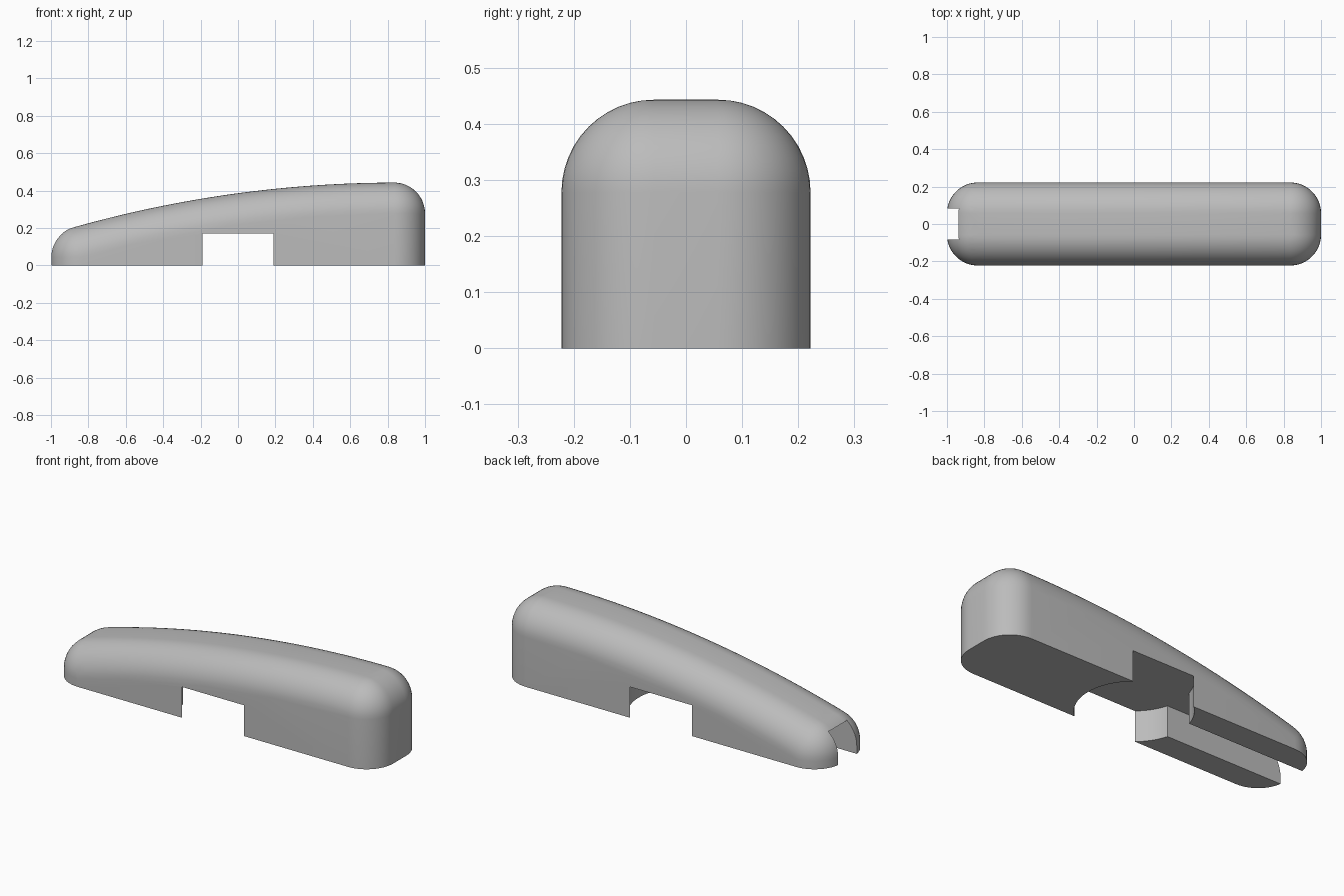
import bpy
import bmesh
from math import sin, cos, pi, sqrt
from mathutils import Matrix, Vector

cube = bpy.data.objects.get("Cube")
if cube:
    bpy.data.objects.remove(cube)

R = 0.165                      # edge rounding
HALF_X, HALF_Y = 1 - R, 0.222 - R
APEX_X, TOP, ARC = 0.85, 0.443, 6.2
STEPS, SEG = 32, 12
CUT_H, CUT_R, SLOT = 0.172, 0.293, 0.082


def spine_z(x):
    """Height of the rounding centre below the arched top."""
    return TOP - R - ARC + sqrt(ARC ** 2 - (x - APEX_X) ** 2)


def make_object(name, bm):
    bmesh.ops.recalc_face_normals(bm, faces=bm.faces)
    mesh = bpy.data.meshes.new(name)
    bm.to_mesh(mesh)
    bm.free()
    obj = bpy.data.objects.new(name, mesh)
    bpy.context.collection.objects.link(obj)
    return obj


# Body: convex skin over rounded ends, arched top and flat base
bm = bmesh.new()
for sy in (-1, 1):
    for sx in (-1, 1):
        centre = Vector((sx * HALF_X, sy * HALF_Y, spine_z(sx * HALF_X)))
        for i in range(SEG + 1):
            a = i / SEG * pi / 2
            out = Vector((sx * cos(a), sy * sin(a), 0)) * R
            base = centre + out
            base.z = 0
            bm.verts.new(base)
            for j in range(SEG):
                e = j / SEG * pi / 2
                bm.verts.new(centre + out * cos(e) + Vector((0, 0, R * sin(e))))
        bm.verts.new(centre + Vector((0, 0, R)))
    for k in range(1, STEPS):
        x = HALF_X * (2 * k / STEPS - 1)
        slope = (x - APEX_X) / ARC
        up = Vector((slope, 0, sqrt(1 - slope ** 2)))
        centre = Vector((x, sy * HALF_Y, spine_z(x)))
        for j in range(SEG + 1):
            e = j / SEG * pi / 2
            bm.verts.new(centre + (up * sin(e) + Vector((0, sy * cos(e), 0))) * R)
hull = bmesh.ops.convex_hull(bm, input=bm.verts)
loose = {g for g in hull["geom_interior"] + hull["geom_unused"]
         if isinstance(g, bmesh.types.BMVert)}
bmesh.ops.delete(bm, geom=list(loose), context="VERTS")
bmesh.ops.dissolve_limit(bm, angle_limit=0.003, verts=bm.verts, edges=bm.edges)
body = make_object("handle_body", bm)

# Round pocket cutter
bm = bmesh.new()
bmesh.ops.create_cone(bm, cap_ends=True, segments=96, radius1=CUT_R, radius2=CUT_R,
                      depth=1, matrix=Matrix.Translation((0, 0, CUT_H - 0.5)))
pocket = make_object("pocket_cutter", bm)

# Lengthwise slot cutter, open at the low end
bm = bmesh.new()
bmesh.ops.create_cube(bm, size=1, matrix=Matrix.Translation((-0.6, 0, CUT_H - 0.5))
                      @ Matrix.Diagonal((1.2, 2 * SLOT, 1, 1)))
slot = make_object("slot_cutter", bm)

bpy.context.view_layer.objects.active = body
body.select_set(True)
for cutter in (pocket, slot):
    cutter.hide_render = True
    mod = body.modifiers.new(cutter.name, "BOOLEAN")
    mod.operation = "DIFFERENCE"
    mod.solver = "EXACT"
    mod.object = cutter
    bpy.ops.object.modifier_apply(modifier=mod.name)
    bpy.data.objects.remove(cutter)

# Material and shading
grey = bpy.data.materials.new("plain_grey")
grey.use_nodes = True
colour = (0.5, 0.5, 0.5, 1)
grey.diffuse_color = colour
grey.node_tree.nodes["Principled BSDF"].inputs["Base Color"].default_value = colour
body.data.materials.clear()
body.data.materials.append(grey)
for poly in body.data.polygons:
    poly.material_index = 0
bpy.ops.object.shade_smooth_by_angle(angle=0.6)
